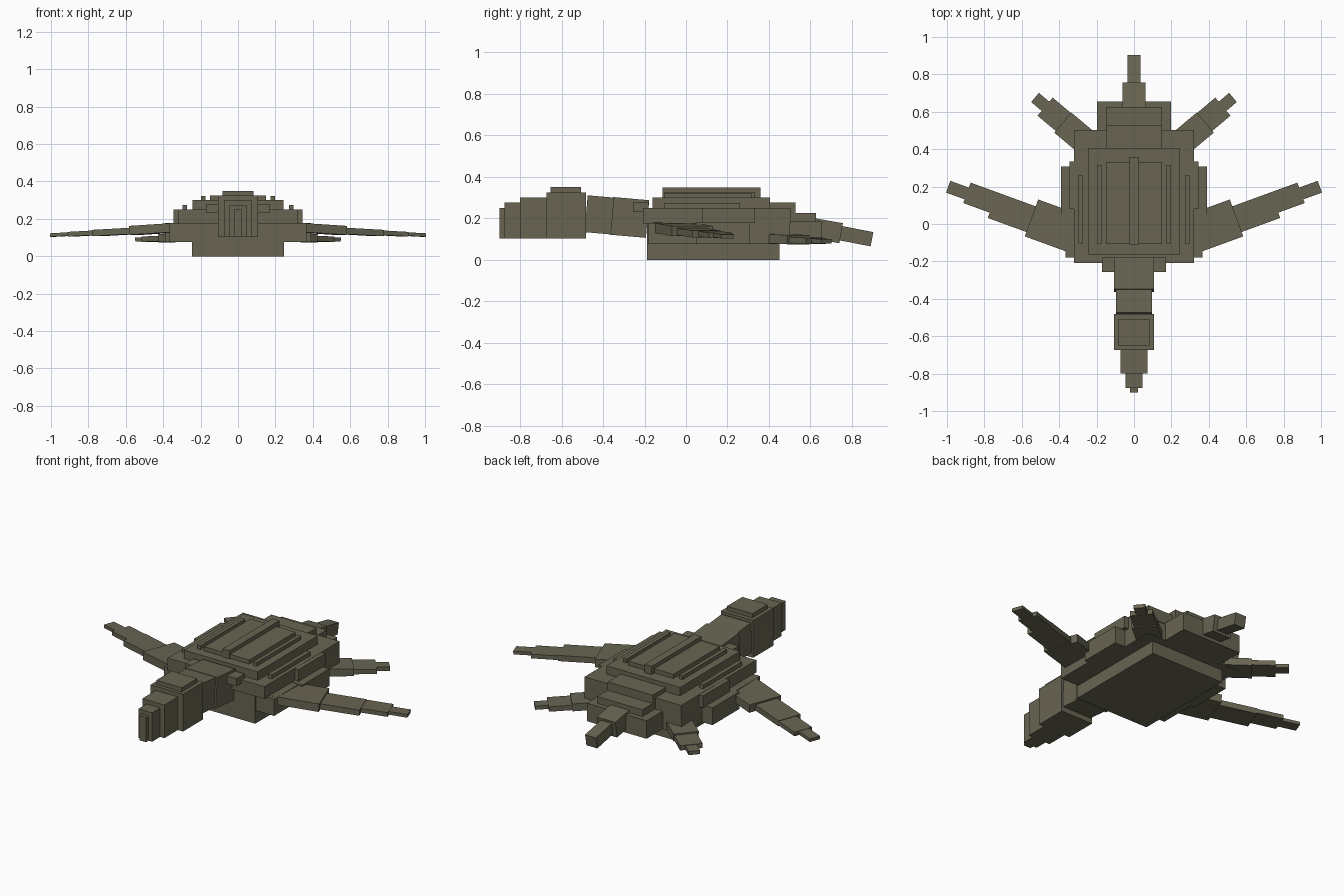
import bpy
from math import radians
from mathutils import Matrix, Vector

cube = bpy.data.objects.get("Cube")
if cube:
    bpy.data.objects.remove(cube, do_unlink=True)

# One flat olive colour for the whole animal
olive = bpy.data.materials.new("olive_green")
olive.use_nodes = True
colour = (0.138, 0.130, 0.085, 1)
olive.diffuse_color = colour
shader = next(n for n in olive.node_tree.nodes if n.type == "BSDF_PRINCIPLED")
shader.inputs["Base Color"].default_value = colour
shader.inputs["Roughness"].default_value = 0.9


def box(name, xs, ys, zs, rot=None):
    """Box from its ranges; rot is applied about the world origin."""
    bpy.ops.mesh.primitive_cube_add(size=1)
    ob = bpy.context.object
    ob.name = ob.data.name = name
    ranges = (xs, ys, zs)
    mid = Vector([(a + b) / 2 for a, b in ranges])
    size = Vector([b - a for a, b in ranges])
    m = Matrix.Translation(mid) @ Matrix.Diagonal(size).to_4x4()
    ob.data.transform(rot @ m if rot else m)
    ob.data.materials.append(olive)
    return ob


def centred(name, half, ys, zs, tilt=0):
    """Box across the centre line, pitched about its own middle."""
    pivot = Matrix.Translation((0, sum(ys) / 2, sum(zs) / 2))
    rot = pivot @ Matrix.Rotation(radians(tilt), 4, "X") @ pivot.inverted()
    return box(name, (-half, half), ys, zs, rot)


def pair(name, xs, ys, zs, rot=None):
    """A box on the left and its mirror on the right."""
    box("left_" + name, xs, ys, zs, rot)
    ob = box("right_" + name, xs, ys, zs, rot)
    ob.data.transform(Matrix.Diagonal((-1, 1, 1, 1)))
    ob.data.flip_normals()


# Belly and body
centred("belly", 0.245, (-0.187, 0.45), (0, 0.18))
centred("body_rim", 0.32, (-0.18, 0.5), (0.076, 0.18))
centred("front_rim", 0.365, (-0.18, 0.2), (0.076, 0.177))
centred("side_rim", 0.39, (0.05, 0.307), (0.076, 0.179))
centred("rump", 0.198, (0.4, 0.655), (0.076, 0.184))

# Stepped shell
centred("shell_base", 0.32, (-0.208, 0.503), (0.176, 0.25))
centred("shell_side_step", 0.346, (0.08, 0.333), (0.177, 0.249))
centred("shell_rear_low", 0.149, (0.45, 0.626), (0.17, 0.225))
centred("shell_rear_high", 0.149, (0.38, 0.527), (0.22, 0.275))
centred("shell_top", 0.244, (-0.162, 0.405), (0.24, 0.3))
centred("shell_plate", 0.149, (-0.107, 0.332), (0.29, 0.325))
centred("centre_ridge", 0.023, (-0.113, 0.358), (0.29, 0.349))
pair("inner_ridge", (0.175, 0.198), (-0.105, 0.315), (0.29, 0.322))
pair("outer_ridge", (0.272, 0.297), (-0.105, 0.26), (0.24, 0.274))
centred("shell_collar", 0.17, (-0.256, -0.18), (0.23, 0.276))

# Neck
centred("neck_base", 0.107, (-0.357, -0.185), (0.113, 0.295), -5)
centred("neck_front", 0.097, (-0.482, -0.345), (0.127, 0.305), -5)

# Head: each step has an upper part and a jaw
steps = [("head", 0.107, -0.673, -0.482, 0.325),
         ("muzzle", 0.073, -0.8, -0.66, 0.3),
         ("snout", 0.045, -0.876, -0.78, 0.275),
         ("beak", 0.022, -0.9, -0.86, 0.25)]
for name, half, y0, y1, top in steps:
    centred("upper_" + name, half, (y0, y1), (0.156, top))
    centred("lower_" + name, half, (y0, y1), (0.102, 0.156))
centred("head_plate", 0.084, (-0.652, -0.507), (0.32, 0.35))

# Tail
centred("tail_base", 0.062, (0.6, 0.749), (0.092, 0.19), -10)
centred("tail_tip", 0.036, (0.72, 0.898), (0.081, 0.151), -11)

# Front flippers, swept back and drooping outwards
turn = Matrix.Rotation(radians(20), 4, "Z")


def droop(angle, u, z):
    p = Matrix.Translation((u, 0, z))
    return turn @ p @ Matrix.Rotation(radians(angle), 4, "Y") @ p.inverted()


pair("front_flipper_root", (0.24, 0.525), (-0.262, -0.052), (0.122, 0.17), droop(3.5, 0.4, 0.147))
outer = droop(3, 0.5, 0.137)
pair("front_flipper_middle", (0.5, 0.745), (-0.237, -0.091), (0.12, 0.154), outer)
pair("front_flipper_outer", (0.7, 0.896), (-0.207, -0.091), (0.126, 0.151), outer)
pair("front_flipper_tip", (0.85, 1.002), (-0.186, -0.119), (0.13, 0.149), outer)

# Rear flippers
turn = Matrix.Rotation(radians(40), 4, "Z")
rear = droop(2, 0.55, 0.1)
pair("rear_flipper_root", (0.38, 0.64), (0.1, 0.241), (0.078, 0.122), rear)
pair("rear_flipper_middle", (0.6, 0.767), (0.112, 0.238), (0.084, 0.113), rear)
pair("rear_flipper_tip", (0.72, 0.84), (0.146, 0.21), (0.088, 0.11), rear)
